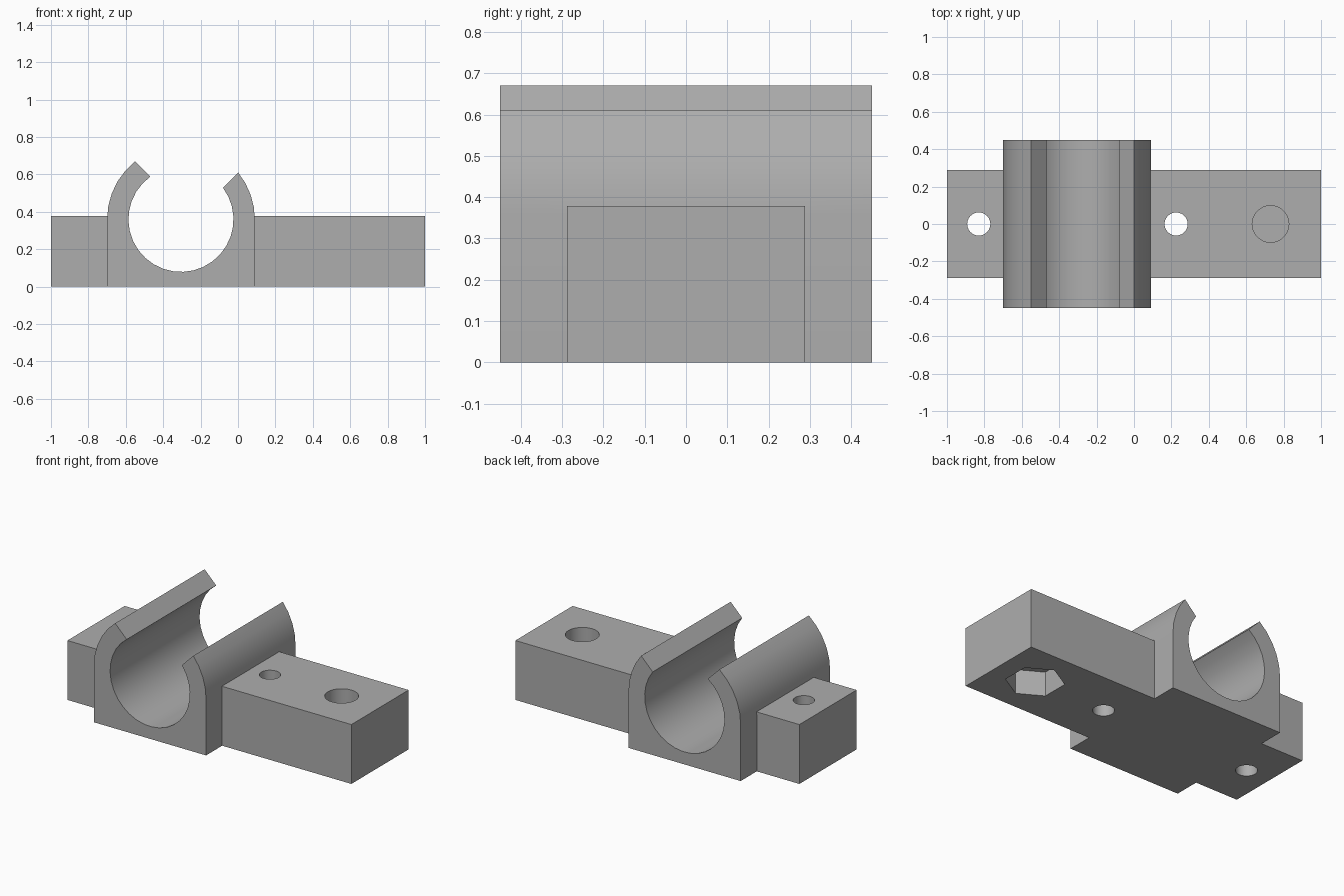
import bpy
import bmesh
from math import cos, sin, pi, radians

default = bpy.data.objects.get("Cube")
if default:
    bpy.data.objects.remove(default, do_unlink=True)

grey = bpy.data.materials.new("plain grey")
grey.use_nodes = True
colour = (0.42, 0.42, 0.42, 1)
grey.diffuse_color = colour
grey.node_tree.nodes["Principled BSDF"].inputs["Base Color"].default_value = colour


def prism(name, base, direction):
    """Closed solid made by extruding a planar outline."""
    bm = bmesh.new()
    face = bm.faces.new([bm.verts.new(p) for p in base])
    new = bmesh.ops.extrude_face_region(bm, geom=[face])["geom"]
    bmesh.ops.translate(bm, vec=direction,
                        verts=[v for v in new if isinstance(v, bmesh.types.BMVert)])
    bmesh.ops.recalc_face_normals(bm, faces=bm.faces)
    mesh = bpy.data.meshes.new(name)
    bm.to_mesh(mesh)
    bm.free()
    mesh.materials.append(grey)
    obj = bpy.data.objects.new(name, mesh)
    bpy.context.collection.objects.link(obj)
    return obj


def block(name, x0, x1):
    corners = [(x0, -HALF_W), (x1, -HALF_W), (x1, HALF_W), (x0, HALF_W)]
    return prism(name, [(x, y, 0) for x, y in corners], (0, 0, BLOCK_H))


def round_cutter(name, x, radius, z0, z1, sides, turn=0):
    angles = [turn + 2 * pi * i / sides for i in range(sides)]
    return prism(name, [(x + radius * cos(a), radius * sin(a), z0) for a in angles],
                 (0, 0, z1 - z0))


def arc(radius, start, end, steps):
    angles = [radians(start + (end - start) * i / steps) for i in range(steps + 1)]
    return [(CX + radius * cos(a), CZ + radius * sin(a)) for a in angles]


def combine(target, other, operation):
    mod = target.modifiers.new(operation, "BOOLEAN")
    mod.operation = operation
    mod.solver = "EXACT"
    mod.object = other
    other.hide_render = True
    bpy.context.view_layer.objects.active = target
    bpy.ops.object.modifier_apply(modifier=mod.name)
    bpy.data.objects.remove(other, do_unlink=True)


HALF_W, BLOCK_H = 0.288, 0.378
CX, CZ, OUTER, BORE = -0.305, 0.36, 0.395, 0.281

# Open clip: square foot, curved outer jaws and a round bore
outline = [(CX - OUTER, 0), (CX + OUTER, 0)]
outline += arc(OUTER, 0, 39.3, 4)
outline += arc(BORE, 37, -234.4, 24)
outline += arc(OUTER, 128.3, 180, 5)
clip = prism("clip_bracket", [(x, -0.45, z) for x, z in outline], (0, 0.9, 0))

# Mounting blocks on both sides, let into the jaws
combine(clip, block("long_block", CX + OUTER - 0.05, 1), "UNION")
combine(clip, block("short_block", -1, CX - OUTER + 0.05), "UNION")

# Two through holes, a blind bolt hole and a hexagonal nut pocket below it
for cutter in (
    round_cutter("short_screw_hole", -0.83, 0.062, -0.1, 0.5, 24),
    round_cutter("long_screw_hole", 0.225, 0.062, -0.1, 0.5, 24),
    round_cutter("bolt_hole", 0.73, 0.098, 0.175, 0.5, 32),
    round_cutter("nut_pocket", 0.73, 0.17, -0.1, 0.155, 6, pi / 6),
):
    combine(clip, cutter, "DIFFERENCE")

# Smooth curves, sharp edges
bpy.ops.object.select_all(action="DESELECT")
clip.select_set(True)
bpy.context.view_layer.objects.active = clip
bpy.ops.object.shade_smooth_by_angle(angle=radians(30))
